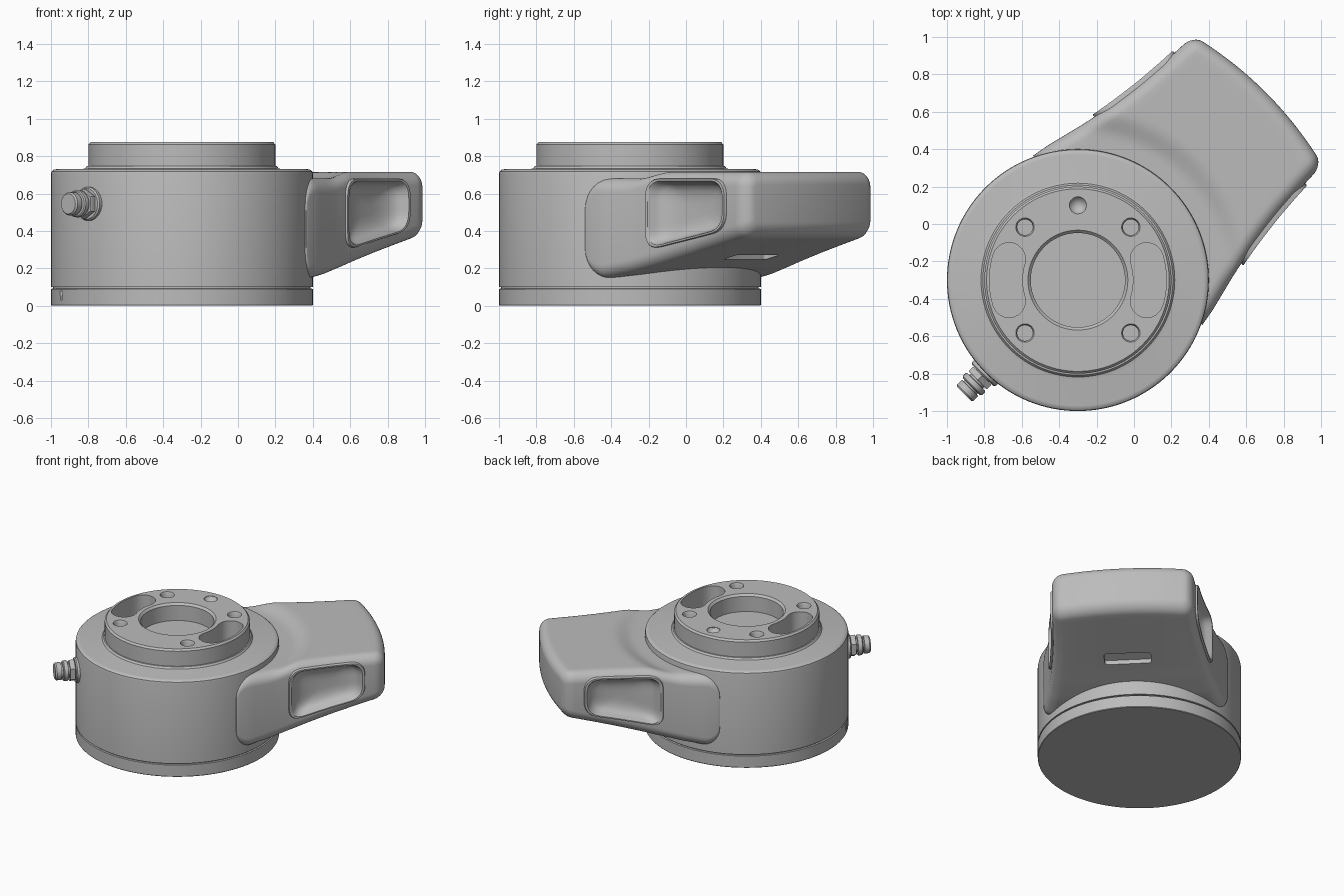
import bpy, bmesh, math
from mathutils import Matrix, Vector

if "Cube" in bpy.data.objects:
    bpy.data.objects.remove(bpy.data.objects["Cube"])

# Every part is built in a frame whose x axis runs along the housing
# and whose origin is the axis of the drum.
PLACE = Matrix.Translation((-0.3, -0.3, 0)) @ Matrix.Rotation(math.pi / 4, 4, 'Z')
grey = bpy.data.materials.new("satin grey")
grey.diffuse_color = (0.5, 0.5, 0.5, 1)
grey.use_nodes = True
grey.node_tree.nodes["Principled BSDF"].inputs["Base Color"].default_value = grey.diffuse_color


def finish(name, bm):
    bmesh.ops.remove_doubles(bm, verts=bm.verts, dist=1e-5)
    bmesh.ops.recalc_face_normals(bm, faces=bm.faces)
    me = bpy.data.meshes.new(name)
    bm.to_mesh(me)
    bm.free()
    me.materials.append(grey)
    ob = bpy.data.objects.new(name, me)
    bpy.context.collection.objects.link(ob)
    ob.matrix_world = PLACE
    return ob


def smooth(ob, angle=32):
    bpy.ops.object.select_all(action='DESELECT')
    ob.select_set(True)
    bpy.context.view_layer.objects.active = ob
    bpy.ops.object.shade_smooth_by_angle(angle=math.radians(angle))


def lathe(name, profile, segs=96, turn=Matrix()):
    bm = bmesh.new()
    vs = [bm.verts.new((r, 0, z)) for r, z in profile]
    es = [bm.edges.new(p) for p in zip(vs, vs[1:])]
    bmesh.ops.spin(bm, geom=vs + es, cent=(0, 0, 0), axis=(0, 0, 1),
                   angle=2 * math.pi, steps=segs, use_duplicate=False)
    bmesh.ops.transform(bm, matrix=turn, verts=bm.verts)
    return finish(name, bm)


def prism(name, low, high):
    """Solid between two matching loops."""
    bm = bmesh.new()
    a = [bm.verts.new(p) for p in low]
    b = [bm.verts.new(p) for p in high]
    bm.faces.new(a)
    bm.faces.new(b)
    for i in range(len(a)):
        j = (i + 1) % len(a)
        bm.faces.new((a[i], a[j], b[j], b[i]))
    return finish(name, bm)


def cut(ob, cutters):
    for c in cutters:
        m = ob.modifiers.new("cut", 'BOOLEAN')
        m.operation, m.solver, m.object = 'DIFFERENCE', 'EXACT', c
        c.hide_render = True
    bpy.context.view_layer.update()
    me = bpy.data.meshes.new_from_object(
        ob.evaluated_get(bpy.context.evaluated_depsgraph_get()))
    ob.modifiers.clear()
    ob.data = me
    for c in cutters:
        bpy.data.objects.remove(c)


def at(r, deg):
    a = math.radians(deg)
    return Matrix.Translation((r * math.cos(a), r * math.sin(a), 0))


# Drum with groove near the base and raised mounting ring
drum = lathe("drum", [(0, 0), (.697, 0), (.7, .004), (.7, .09), (.688, .092), (.688, .099),
                      (.7, .101), (.7, .705), (.697, .718), (.686, .727), (.672, .73),
                      (.535, .73), (.518, .734), (.508, .747), (.5, .748), (.5, .862),
                      (.488, .875), (0, .875)], 128)
holes = [lathe("bore", [(0, .745), (.252, .745), (.252, .86), (.272, .88), (0, .88)], 96),
         lathe("dowel_hole", [(0, .80), (.046, .87), (.046, .9), (0, .9)], 24, at(.4, 45))]
for k in range(4):
    holes.append(lathe("bolt_hole", [(0, .74), (.042, .74), (.042, .86), (.052, .88), (0, .88)],
                       24, at(.4, 90 * k)))


def kidney(mid, half, sweep, turn, z):
    pts = []
    for side in (1, -1):
        for i in range(11):          # long arc
            a = side * math.radians(sweep) * (i / 5 - 1)
            r = mid + side * half
            pts.append((r * math.cos(a), r * math.sin(a)))
        for i in range(1, 10):       # rounded end
            t = side * math.radians(sweep)
            b = t + math.pi * i / 10 + (0 if side > 0 else math.pi)
            pts.append((mid * math.cos(t) + half * math.cos(b),
                        mid * math.sin(t) + half * math.sin(b)))
    rot = Matrix.Rotation(math.radians(turn), 3, 'Z')
    return [rot @ Vector((x, y, z)) for x, y in pts]


for turn in (-45, 135):
    holes.append(prism("slot", kidney(.385, .088, 17, turn, .58), kidney(.385, .088, 17, turn, .9)))
# Small alignment notch on the base
n = math.radians(157.8)
out, tan = Vector((math.cos(n), math.sin(n), 0)), Vector((-math.sin(n), math.cos(n), 0))
tri = [(-.02, .08), (.02, .08), (.008, .03), (-.008, .03)]
holes.append(prism("notch", *[[out * r + tan * t + Vector((0, 0, z)) for t, z in tri]
                              for r in (.685, .72)]))
cut(drum, holes)
smooth(drum)


# Housing: rounded sections lofted away from the drum
def lerp(x, table):
    for (x0, y0), (x1, y1) in zip(table, table[1:]):
        if x <= x1:
            return y0 + (y1 - y0) * max(0, (x - x0) / (x1 - x0))
    return table[-1][1]


def half_width(u):
    return lerp(u, [(.3, .64), (.4, .622), (.5, .597), (.6, .572), (.7, .551), (.8, .534),
                    (.9, .52), (1.0, .508), (1.15, .497), (1.36, .488)])


def bottom(u):
    return lerp(u, [(.3, .14), (.4, .145), (.55, .17), (.7, .205), (1.3, .362), (1.36, .378)])


def section(u, inset_w, inset_z):
    w, top, bot = half_width(u) - inset_w, .716 - inset_z, bottom(u) + inset_z
    r = max(.075 - inset_w, .004)
    q = [(1 - math.sin(math.pi / 2 * i / 7), 1 - math.cos(math.pi / 2 * i / 7)) for i in range(8)]
    left = [(-w + r * (1 - math.cos(math.pi / 2 * i / 7)), r * (1 - math.sin(math.pi / 2 * i / 7)))
            for i in range(8)]
    flat = [((w - r) * (i / 14 - 1), 0) for i in range(1, 28)]
    half = left + flat + [(-v, d) for v, d in reversed(left)]

    def place(v, z, upper):
        p = Vector((u + .06 * (1 - (v / .49) ** 2) * min(1, max(0, (u - .8) / .5)), v, z))
        if upper:                     # soft dip hugging the drum
            t = min(1, max(0, (.92 - math.hypot(p.x, v)) / .14))
            p.z -= .035 * t * t * (3 - 2 * t)
        return p
    return [place(v, top - d, True) for v, d in half] + \
           [place(v, bot + d, False) for v, d in reversed(half)]


rings = []
for i in range(8):
    a = math.pi / 2 * i / 7
    rings.append(section(.3 + .1 * (1 - math.cos(a)), 0, .1 * (1 - math.sin(a))))
rings += [section(.4 + .89 * i / 32, 0, 0) for i in range(1, 33)]
for i in range(1, 9):
    a = math.pi / 2 * i / 8
    d = .07 * (1 - math.cos(a))
    rings.append(section(1.29 + .07 * math.sin(a), d * .8, d))
bm = bmesh.new()
loft = [[bm.verts.new(p) for p in ring] for ring in rings]
N = len(loft[0])
for a, b in zip(loft, loft[1:]):
    for i in range(N):
        j = (i + 1) % N
        bm.faces.new((a[i], a[j], b[j], b[i]))
for cap in (loft[0], loft[-1]):
    for i in range(N // 2 - 1):
        bm.faces.new((cap[i], cap[i + 1], cap[N - 2 - i], cap[N - 1 - i]))
housing = finish("housing", bm)


# Dished side grips with raised rims, outline as a rounded slanted quad
def grip_loop(scale):
    corners = [Vector(c) for c in ((.68, .295), (1.225, .405), (1.225, .68), (.68, .68))]
    mid, pts = Vector((.95, .51)), []
    for k, c in enumerate(corners):
        p = c + (corners[k - 1] - c).normalized() * .1
        q = c + (corners[(k + 1) % 4] - c).normalized() * .1
        for i in range(9):
            t = i / 8
            pts.append(p * (1 - t) ** 2 + c * 2 * t * (1 - t) + q * t * t)
        nxt = corners[(k + 1) % 4] + (c - corners[(k + 1) % 4]).normalized() * .1
        pts += [q.lerp(nxt, i / 8) for i in range(1, 8)]
    return [mid + (p - mid) * scale for p in pts]


cutters = [lathe("drum_clearance", [(0, -.1), (.67, -.1), (.67, 1), (0, 1)], 96)]
for side, label in ((1, "left"), (-1, "right")):
    loop = grip_loop(.95)
    cutters.append(prism("grip_pocket", [(p.x, side * .40, p.y) for p in loop],
                         [(p.x, side * .75, p.y) for p in loop]))
    bm = bmesh.new()
    steps = [(1, -.06), (1, .008), (.985, .015), (.93, .015), (.90, .006), (.85, -.022),
             (.76, -.045), (.6, -.06), (.4, -.068), (.2, -.07)]
    loft = [[bm.verts.new((p.x, side * (half_width(p.x) + d), p.y)) for p in grip_loop(s)]
            for s, d in steps]
    for a, b in zip(loft, loft[1:]):
        for i in range(len(a)):
            j = (i + 1) % len(a)
            bm.faces.new((a[i], a[j], b[j], b[i]))
    bm.faces.new(loft[-1])
    smooth(finish(label + "_grip", bm), 40)

# Recessed slot under the housing
slot = []
for cu, cv, a0 in ((.95, .14, 0), (.89, .14, 90), (.89, -.14, 180), (.95, -.14, 270)):
    slot += [(cu + .022 * math.cos(math.radians(a0 + 15 * i)),
              cv + .022 * math.sin(math.radians(a0 + 15 * i))) for i in range(7)]
cutters.append(prism("under_slot", [(u, v, .1) for u, v in slot],
                     [(u, v, bottom(u) + .03) for u, v in slot]))
cut(housing, cutters)
smooth(housing)

# Cable connector on the opposite side: turned body and hexagonal nut
aim = Matrix.Translation((0, 0, .545)) @ Matrix.Rotation(-math.pi / 2, 4, 'Y')
smooth(lathe("connector", [(0, .68), (.09, .68), (.09, .712), (.082, .72), (.05, .72), (.05, .768),
                           (.068, .77), (.072, .776), (.072, .798), (.066, .804), (.05, .806),
                           (.05, .814), (.062, .816), (.062, .85), (.054, .86), (0, .86)], 32, aim))
lathe("connector_nut", [(0, .722), (.076, .722), (.08, .728), (.08, .752), (.076, .758), (0, .758)],
      6, aim)
